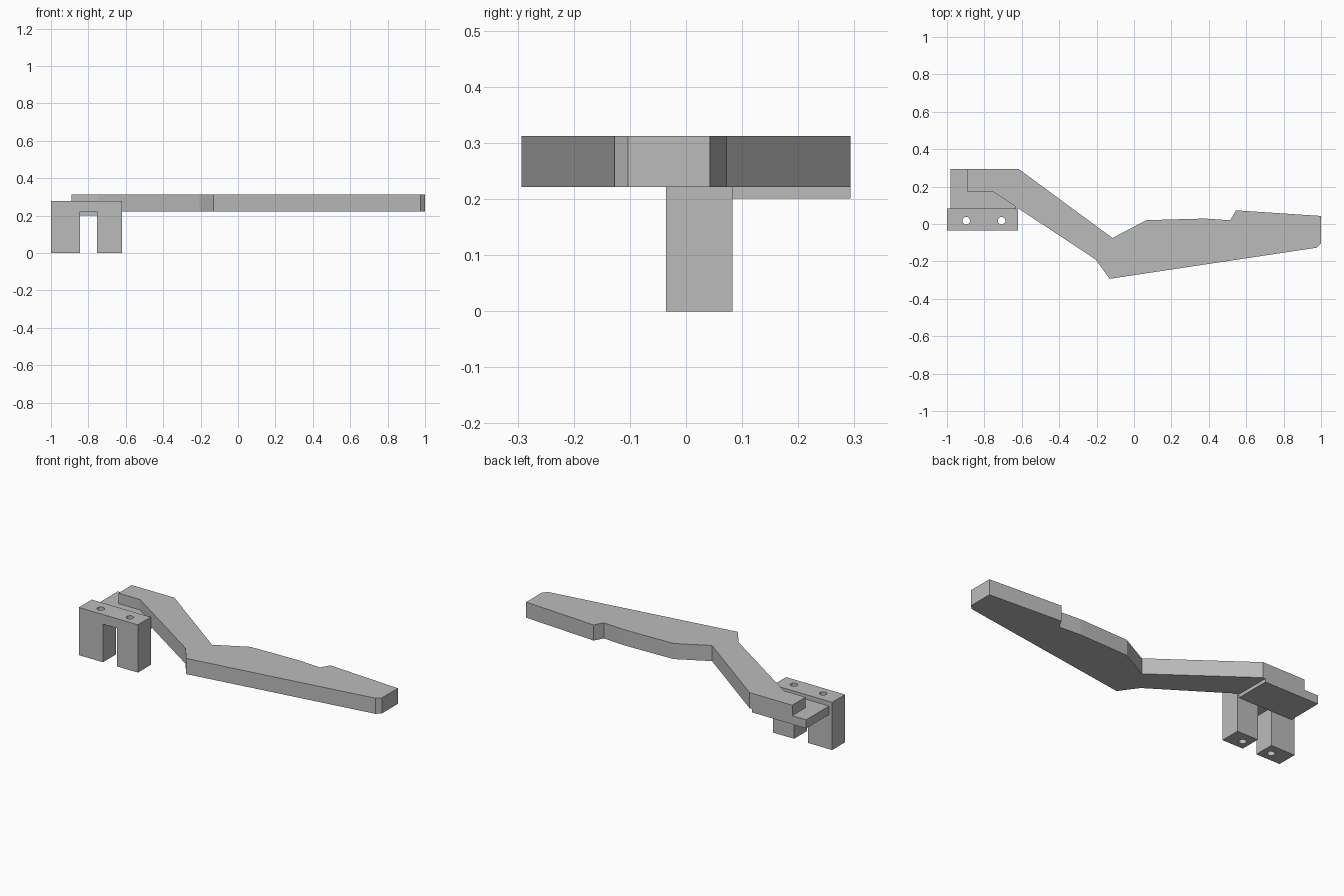
import bpy, bmesh, math

cube = bpy.data.objects.get("Cube")
if cube:
    bpy.data.objects.remove(cube, do_unlink=True)

# Single grey material
grey = bpy.data.materials.new("plain_grey")
grey.use_nodes = True
colour = (0.5, 0.5, 0.5, 1)
grey.diffuse_color = colour
grey.node_tree.nodes["Principled BSDF"].inputs["Base Color"].default_value = colour


def extrude(name, outline, direction):
    """Solid made by extruding a flat outline of 3D points."""
    bm = bmesh.new()
    face = bm.faces.new([bm.verts.new(p) for p in outline])
    grown = bmesh.ops.extrude_face_region(bm, geom=[face])["geom"]
    bmesh.ops.translate(bm, vec=direction,
                        verts=[g for g in grown if isinstance(g, bmesh.types.BMVert)])
    bmesh.ops.recalc_face_normals(bm, faces=bm.faces)
    mesh = bpy.data.meshes.new(name)
    bm.to_mesh(mesh)
    bm.free()
    obj = bpy.data.objects.new(name, mesh)
    bpy.context.collection.objects.link(obj)
    mesh.materials.append(grey)
    return obj


# Cranked lever arm, drawn from above
arm_outline = [(-0.89, 0.293), (-0.615, 0.293), (-0.115, -0.075), (0.065, 0.02),
               (0.22, 0.025), (0.38, 0.029), (0.515, 0.02), (0.545, 0.073),
               (1, 0.043), (1, -0.103), (0.975, -0.127), (-0.13, -0.293),
               (-0.205, -0.19), (-0.75, 0.17), (-0.89, 0.17)]
extrude("lever_arm", [(x, y, 0.221) for x, y in arm_outline], (0, 0, 0.091))

# Thin plate joining the arm to the clamp block
plate_outline = [(-0.98, 0.083), (-0.63, 0.083), (-0.63, 0.293), (-0.98, 0.293)]
extrude("mounting_plate", [(x, y, 0.201) for x, y in plate_outline], (0, 0, 0.05))

# Two-legged clamp block, drawn from the front
block_outline = [(-1, 0), (-0.845, 0), (-0.845, 0.222), (-0.755, 0.222),
                 (-0.755, 0), (-0.62, 0), (-0.62, 0.278), (-1, 0.278)]
block = extrude("clamp_block", [(x, -0.036, z) for x, z in block_outline], (0, 0.119, 0))

# Bolt holes down through each leg
for x in (-0.897, -0.708):
    ring = [(x + 0.02 * math.cos(a), 0.018 + 0.02 * math.sin(a), -0.1)
            for a in (math.tau * i / 32 for i in range(32))]
    cutter = extrude("bolt_hole_cutter", ring, (0, 0, 0.5))
    cutter.hide_render = True
    cutter.hide_set(True)
    hole = block.modifiers.new("bolt_hole", "BOOLEAN")
    hole.operation = "DIFFERENCE"
    hole.solver = "EXACT"
    hole.object = cutter
